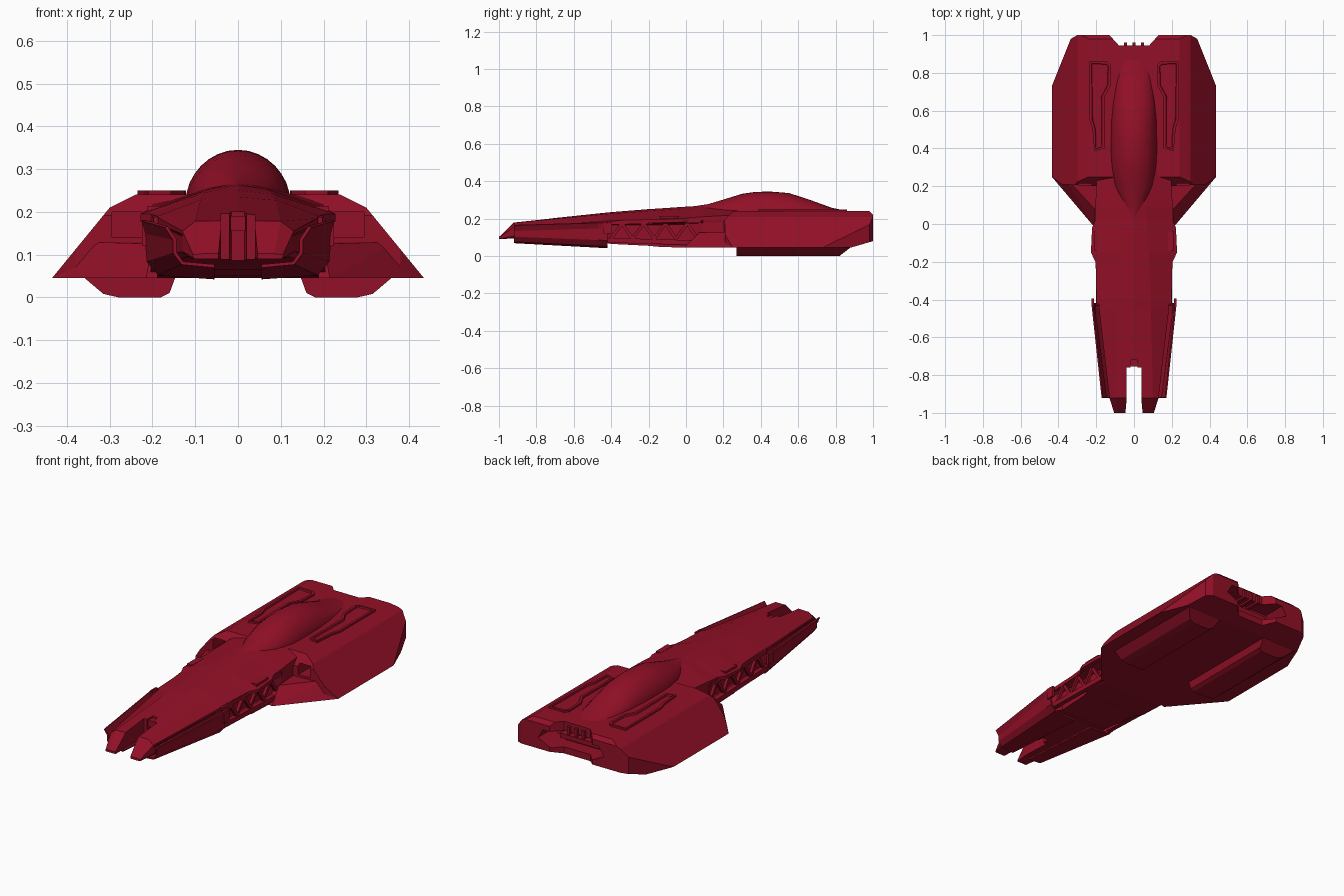
import bpy, bmesh, math
from mathutils import Vector

cube = bpy.data.objects.get("Cube")
if cube:
    bpy.data.objects.remove(cube)

RED = (0.29, 0.005, 0.02, 1)
mat = bpy.data.materials.new("crimson")
mat.use_nodes = True
mat.diffuse_color = RED
bsdf = mat.node_tree.nodes["Principled BSDF"]
bsdf.inputs["Base Color"].default_value = RED
bsdf.inputs["Roughness"].default_value = 0.6


def finish(name, bm):
    bmesh.ops.recalc_face_normals(bm, faces=bm.faces[:])
    me = bpy.data.meshes.new(name)
    bm.to_mesh(me)
    bm.free()
    me.materials.append(mat)
    ob = bpy.data.objects.new(name, me)
    bpy.context.collection.objects.link(ob)
    return ob


def solid(name, pts, side=1):
    """Convex solid around points; side=-1 mirrors it in x."""
    bm = bmesh.new()
    for x, y, z in pts:
        bm.verts.new((x * side, y, z))
    res = bmesh.ops.convex_hull(bm, input=bm.verts[:])
    loose = list({v for v in res["geom_interior"] if isinstance(v, bmesh.types.BMVert)})
    bmesh.ops.delete(bm, geom=loose, context="VERTS")
    bmesh.ops.dissolve_limit(bm, angle_limit=0.01, verts=bm.verts[:], edges=bm.edges[:])
    return finish(name, bm)


def box(name, x, y, z, side=1):
    return solid(name, [(a, b, c) for a in x for b in y for c in z], side)


def loft(name, rings, closed=True):
    """Skin between rings of equal length."""
    bm = bmesh.new()
    vs = [[bm.verts.new(p) for p in r] for r in rings]
    n = len(vs[0])
    for a, b in zip(vs, vs[1:]):
        for i in range(n if closed else n - 1):
            j = (i + 1) % n
            bm.faces.new((a[i], a[j], b[j], b[i]))
    if closed:
        bm.faces.new(vs[0])
        bm.faces.new(vs[-1])
    return finish(name, bm)


def prism(name, outline, z0, z1, side=1):
    return loft(name, [[(x * side, y, z) for x, y in outline] for z in (z0, z1)])


def cut(ob, cutters):
    """Subtract cutters, keep the result as plain mesh."""
    for c in cutters:
        m = ob.modifiers.new("cut", "BOOLEAN")
        m.operation, m.solver, m.object = "DIFFERENCE", "EXACT", c
    bpy.context.view_layer.update()
    dg = bpy.context.evaluated_depsgraph_get()
    me = bpy.data.meshes.new_from_object(ob.evaluated_get(dg))
    ob.modifiers.clear()
    ob.data = me
    for c in cutters:
        bpy.data.objects.remove(c)


def beam(name, a, b, t, side=1):
    """Square bar between two points in the side plane."""
    a, b = Vector(a), Vector(b)
    d = (b - a).normalized()
    u = Vector((t, 0, 0))
    v = d.cross(Vector((1, 0, 0))).normalized() * t
    return solid(name, [p + u * i + v * j for p in (a, b) for i in (-1, 1) for j in (-1, 1)], side)


# Rear hull: plan outline extruded, then sloped by plane cuts
half = [(0.435, 0.25), (0.435, 0.73), (0.335, 0.98), (0.30, 1.0), (0.13, 1.0), (0.08, 0.945)]
half = [(0.2, 0.2), (0.38, 0.21)] + half
plan = half + [(-x, y) for x, y in reversed(half)]
main_hull = prism("main_hull", plan, 0.045, 0.24)
bm = bmesh.new()
bm.from_mesh(main_hull.data)
planes = [((0, 0.88, 0.045), (0, 0.035, -0.12)), ((0, 0.98, 0.24), (0, 1, 1)),
          ((0, 0.25, 0.24), (0, -0.055, 0.05))]
for s in (1, -1):
    planes += [((s * 0.435, 0, 0.045), (s * 0.165, 0, 0.135)),
               ((s * 0.30, 0, 0.21), (s * 0.035, 0, 0.07))]
for co, no in planes:
    bmesh.ops.bisect_plane(bm, geom=bm.verts[:] + bm.edges[:] + bm.faces[:],
                           plane_co=co, plane_no=no, clear_outer=True)
    bmesh.ops.holes_fill(bm, edges=[e for e in bm.edges if e.is_boundary])
bmesh.ops.recalc_face_normals(bm, faces=bm.faces[:])
bm.to_mesh(main_hull.data)
bm.free()

# Intake openings and the rear engine bay
cutters = [box("intake_cut", (0.225, 0.295), (0.1, 0.31), (0.14, 0.2), s) for s in (1, -1)]
bay = [(x * s, y, z) for s in (1, -1) for y in (0.87, 1.1)
       for x, z in ((0.12, 0.10), (0.2, 0.14), (0.17, 0.19))]
cutters.append(solid("bay_cut", bay))
cut(main_hull, cutters)

# Fins and exhaust bar in the engine bay
for x in (-0.045, 0.0, 0.045):
    box("bay_fin", (x - 0.008, x + 0.008), (0.86, 0.96), (0.18, 0.225))
box("exhaust_bar", (-0.13, 0.13), (0.86, 0.91), (0.125, 0.15))

# Neck: faceted loft from nose to dome with recessed flanks
# y, top z, shoulder x, shoulder z, edge x, edge z, core x, bottom x, bottom z
stations = [
    (-1.00, 0.102, 0.085, 0.102, 0.105, 0.10, 0.105, 0.10, 0.09),
    (-0.92, 0.18, 0.10, 0.178, 0.13, 0.155, 0.13, 0.12, 0.095),
    (-0.45, 0.23, 0.09, 0.222, 0.185, 0.185, 0.175, 0.16, 0.075),
    (-0.40, 0.235, 0.09, 0.227, 0.188, 0.19, 0.155, 0.15, 0.065),
    (-0.20, 0.251, 0.08, 0.241, 0.205, 0.195, 0.155, 0.17, 0.055),
    (-0.15, 0.254, 0.08, 0.244, 0.228, 0.195, 0.155, 0.19, 0.05),
    (-0.02, 0.263, 0.07, 0.252, 0.222, 0.2, 0.155, 0.19, 0.045),
    (0.02, 0.265, 0.07, 0.253, 0.205, 0.205, 0.16, 0.19, 0.045),
    (0.09, 0.27, 0.07, 0.255, 0.205, 0.21, 0.2, 0.19, 0.045),
    (0.36, 0.27, 0.06, 0.25, 0.19, 0.225, 0.19, 0.18, 0.045),
]
rings = []
for y, zt, xs, zs, xe, ze, xc, xb, zb in stations:
    h = ze - zb
    r = [(xs, zs), (xe, ze), (xe, ze - 0.12 * h), (xc, ze - 0.2 * h), (xc, zb + 0.2 * h), (xb, zb)]
    rings.append([(0, y, zt)] + [(x, y, z) for x, z in r] + [(0, y, zb)]
                 + [(-x, y, z) for x, z in reversed(r)])
neck = loft("neck", rings)
notch = prism("notch_cut", [(-0.055, -1.1), (0.055, -1.1), (0.04, -0.94), (0.04, -0.76), (0.02, -0.76),
                            (0.015, -0.72), (-0.015, -0.72), (-0.02, -0.76), (-0.04, -0.76),
                            (-0.04, -0.94)], 0.0, 0.4)
cut(neck, [notch])
box("notch_block", (-0.018, 0.018), (-0.755, -0.70), (0.155, 0.19))

# Canopy dome
dome = []
for y, w, top in [(0.04, 0.03, 0.266), (0.12, 0.07, 0.278), (0.2, 0.10, 0.302), (0.3, 0.118, 0.333),
                  (0.37, 0.122, 0.343), (0.45, 0.122, 0.345), (0.55, 0.12, 0.337), (0.65, 0.11, 0.305),
                  (0.78, 0.09, 0.258), (0.88, 0.07, 0.238)]:
    arc = [math.pi * i / 16 for i in range(17)]
    dome.append([(w * math.cos(a), y, 0.228 + (top - 0.228) * math.sin(a) ** 1.1) for a in arc])
canopy = loft("canopy_dome", dome)
bpy.context.view_layer.objects.active = canopy
canopy.select_set(True)
bpy.ops.object.shade_smooth_by_angle(angle=math.radians(40))
canopy.select_set(False)

panel = [(0.235, 0.86), (0.14, 0.86), (0.122, 0.84), (0.125, 0.73), (0.157, 0.67),
         (0.157, 0.40), (0.21, 0.385), (0.22, 0.5), (0.235, 0.55)]

for s in (1, -1):
    # Front wing wedge below the intake
    solid("wing_wedge", [(0.435, 0.25, 0.045), (0.215, -0.01, 0.045), (0.15, 0.0, 0.045),
                         (0.15, 0.25, 0.045), (0.365, 0.25, 0.13), (0.2, 0.07, 0.125),
                         (0.15, 0.25, 0.13)], s)

    # Landing pod under the hull
    prof = [(0.36, 0.046), (0.315, 0.008), (0.28, 0.0), (0.18, 0.0), (0.16, 0.01), (0.147, 0.046)]
    solid("belly_pod", [(x, y, z) for x, z in prof for y in (0.27, 0.82 + z * 1.3)], s)

    # Raised deck panel with a sunken middle
    deck = prism("deck_panel", panel, 0.232, 0.25, s)
    bm = bmesh.new()
    bm.from_mesh(deck.data)
    top = [f for f in bm.faces if f.normal.z > 0.9]
    bmesh.ops.inset_region(bm, faces=top, thickness=0.014, depth=0)
    bmesh.ops.inset_region(bm, faces=top, thickness=0.003, depth=-0.008)
    bm.to_mesh(deck.data)
    bm.free()

    # Side truss: two rails and zigzag bars
    x = 0.188
    beam("truss_top_rail", (x, -0.42, 0.178), (x + 0.012, 0.08, 0.188), 0.01, s)
    beam("truss_low_rail", (x, -0.43, 0.085), (x + 0.004, 0.09, 0.07), 0.013, s)
    n = 8
    for i in range(n):
        y0, y1 = (-0.40 + 0.058 * k for k in (i, i + 1))
        za, zb = (0.095, 0.175) if i % 2 == 0 else (0.175, 0.09)
        beam("truss_bar", (x, y0, za), (x + 0.004, y1, zb), 0.008, s)
    box("flank_slot", (0.18, 0.212), (-0.14, -0.04), (0.198, 0.214), s)

    # Prow shell wrapping the side and underside
    front = [(0.168, 0.165), (0.148, 0.135), (0.148, 0.105), (0.13, 0.08), (0.055, 0.073)]
    rear = [(0.222, 0.18), (0.215, 0.15), (0.21, 0.085), (0.185, 0.055), (0.055, 0.046)]
    mid = [(a + (c - a) * 0.9, b + (d - b) * 0.9) for (a, b), (c, d) in zip(front, rear)]
    shell = loft("prow_shell", [[(px * s, y, z) for px, z in r]
                                for y, r in ((-0.92, front), (-0.47, mid), (-0.42, rear))], False)
    m = shell.modifiers.new("thickness", "SOLIDIFY")
    m.thickness, m.offset = 0.008, 0
    box("shell_tail", (0.212, 0.224), (-0.44, -0.395), (0.12, 0.18), s)
